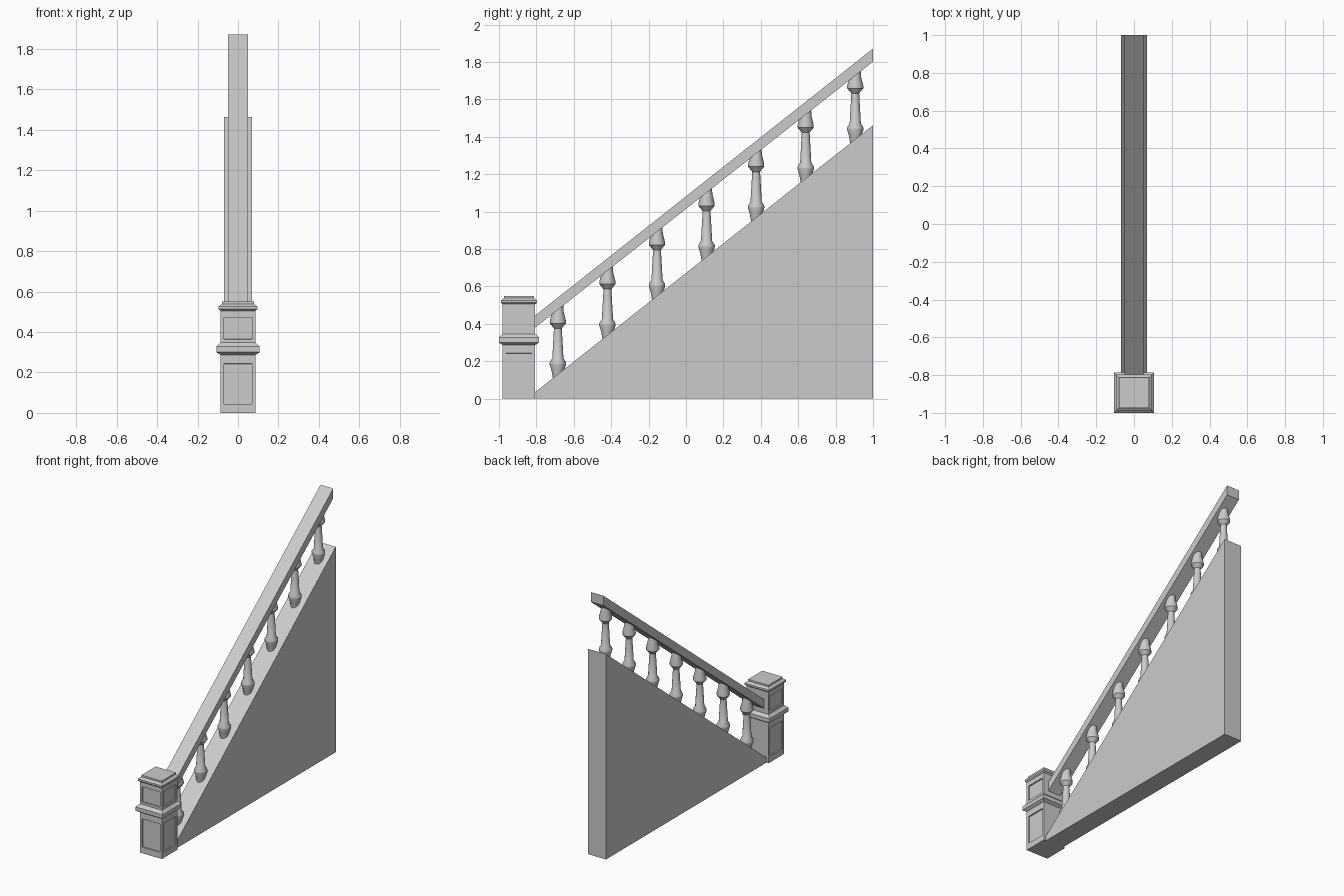
import bpy, bmesh, math

if "Cube" in bpy.data.objects:
    bpy.data.objects.remove(bpy.data.objects["Cube"])

SLOPE = 0.79
Y0, Y1 = -0.806, 1.0          # run of wall and rail
NEWEL_Y = -0.893


def wall_top(y):
    return 0.04 + SLOPE * (y + 0.8)


def finish(name, bm):
    bmesh.ops.recalc_face_normals(bm, faces=bm.faces)
    mesh = bpy.data.meshes.new(name)
    bm.to_mesh(mesh)
    bm.free()
    obj = bpy.data.objects.new(name, mesh)
    bpy.context.collection.objects.link(obj)
    return obj


def side_slab(name, outline, half):
    """Extrude a (y, z) outline symmetrically along x."""
    bm = bmesh.new()
    face = bm.faces.new([bm.verts.new((-half, y, z)) for y, z in outline])
    ext = bmesh.ops.extrude_face_region(bm, geom=[face])["geom"]
    bmesh.ops.translate(bm, vec=(2 * half, 0, 0),
                        verts=[v for v in ext if isinstance(v, bmesh.types.BMVert)])
    return finish(name, bm)


def turned(profile, sides, y, scale=1.0, turn=0.0):
    """Stack rings of a (radius, z) profile, capped at both ends."""
    bm = bmesh.new()
    rings = []
    for r, z in profile:
        angles = [turn + 2 * math.pi * i / sides for i in range(sides)]
        rings.append([bm.verts.new((r * scale * math.cos(a), y + r * scale * math.sin(a), z))
                      for a in angles])
    for a, b in zip(rings, rings[1:]):
        for i in range(sides):
            j = (i + 1) % sides
            bm.faces.new((a[i], a[j], b[j], b[i]))
    bm.faces.new(rings[0][::-1])
    bm.faces.new(rings[-1])
    bm.normal_update()
    return bm


# sloped stair wall
side_slab("stair_wall", [(Y0, 0), (Y1, 0), (Y1, wall_top(Y1)), (Y0, wall_top(Y0))], 0.07)

# handrail
RAIL_LOW, RAIL_HIGH = 0.345, 0.41
side_slab("handrail", [(Y0, wall_top(Y0) + RAIL_LOW), (Y1, wall_top(Y1) + RAIL_LOW - 0.005),
                       (Y1, wall_top(Y1) + RAIL_HIGH), (Y0, wall_top(Y0) + RAIL_HIGH)], 0.05)

# square newel post with moulding and cap
newel_profile = [(0.087, 0), (0.087, 0.026), (0.087, 0.261), (0.087, 0.287),
                 (0.107, 0.300), (0.107, 0.328), (0.087, 0.347), (0.087, 0.489),
                 (0.087, 0.505), (0.096, 0.513), (0.096, 0.526), (0.080, 0.538),
                 (0.080, 0.550)]
bm = turned(newel_profile, 4, NEWEL_Y, math.sqrt(2), math.pi / 4)

# recessed panels on the front and both sides
panels = []
for f in bm.faces:
    height = max(v.co.z for v in f.verts) - min(v.co.z for v in f.verts)
    if height > 0.1 and f.normal.y < 0.5:
        panels.append(f)
bmesh.ops.inset_individual(bm, faces=panels, thickness=0.024, depth=0)
bmesh.ops.inset_individual(bm, faces=panels, thickness=0.002, depth=-0.008)
finish("newel_post", bm)

# turned balusters, ends buried in wall and rail
baluster_profile = [(0.026, -0.025), (0.034, 0.02), (0.044, 0.052), (0.044, 0.062),
                    (0.030, 0.085), (0.021, 0.245), (0.043, 0.272), (0.043, 0.287),
                    (0.031, 0.335), (0.029, 0.37)]
for i in range(7):
    y = -0.685 + 0.265 * i
    profile = [(r, z + wall_top(y)) for r, z in baluster_profile]
    obj = finish(f"baluster_{i + 1}", turned(profile, 12, y))
    bpy.ops.object.select_all(action='DESELECT')
    obj.select_set(True)
    bpy.context.view_layer.objects.active = obj
    bpy.ops.object.shade_smooth_by_angle(angle=math.radians(35))
